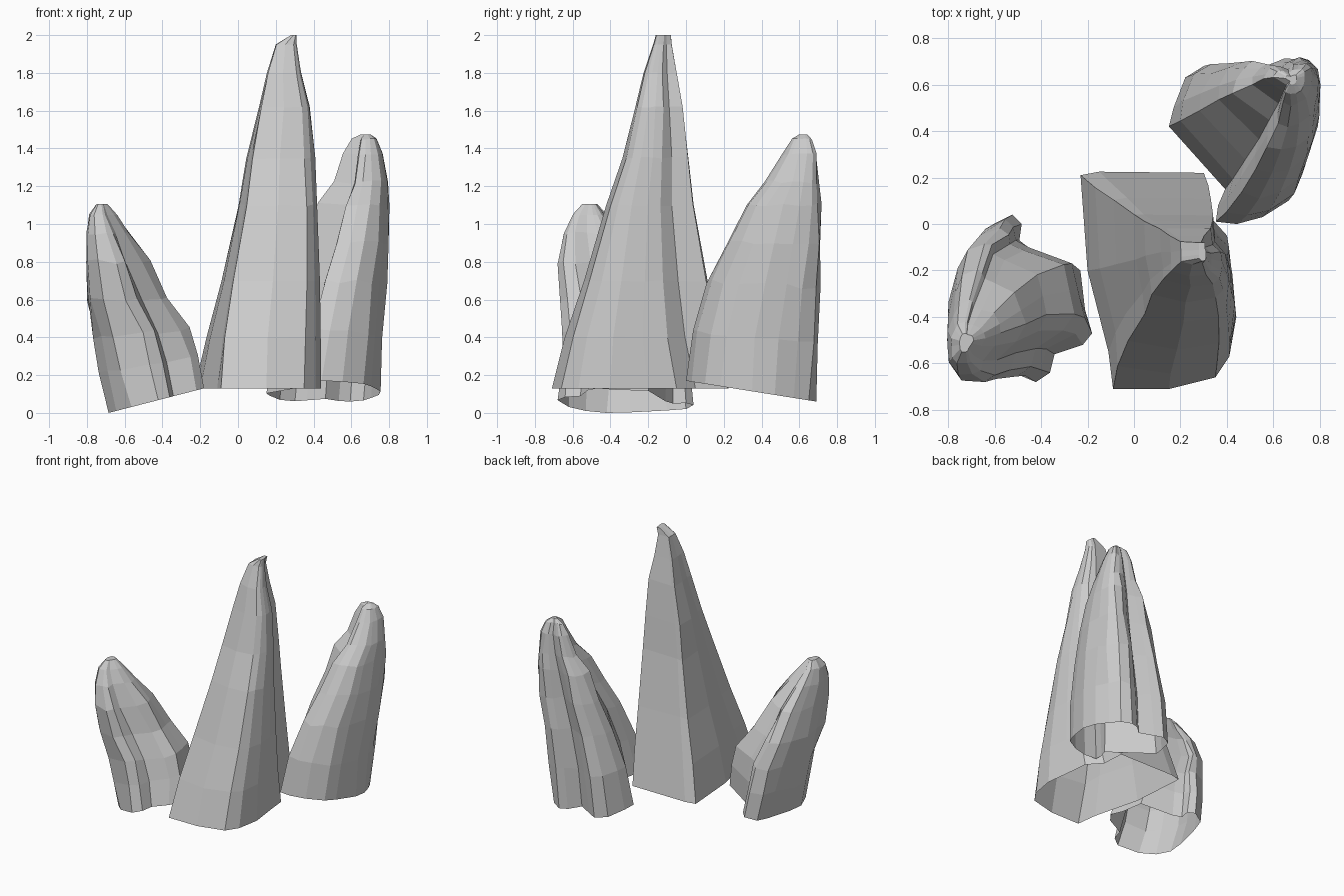
import bpy
import bmesh
import random
from mathutils import Vector

if "Cube" in bpy.data.objects:
    bpy.data.objects.remove(bpy.data.objects["Cube"], do_unlink=True)

random.seed(4)

# Single grey stone material
stone = bpy.data.materials.new("grey stone")
stone.use_nodes = True
GREY = (0.6, 0.6, 0.6, 1)
stone.diffuse_color = GREY
stone.node_tree.nodes["Principled BSDF"].inputs["Base Color"].default_value = GREY


def spire(name, outline, tip, rings, tilt, rough):
    """Loft a ground outline into a tip outline (in unit coordinates)
    through rings of (z, x0, x1, y0, y1)."""
    xs, ys = [p[0] for p in outline], [p[1] for p in outline]
    ax, bx, ay, by = min(xs), max(xs), min(ys), max(ys)
    bm = bmesh.new()
    loops = []
    for i, (z, x0, x1, y0, y1) in enumerate(rings):
        fade = max(0, 1 - i / 3)
        blend = (i / (len(rings) - 1)) ** 0.7
        size = min(x1 - x0, y1 - y0)
        # Blend the two outlines, then fit them to the ring's bounds
        shape = []
        for (x, y), top in zip(outline, tip):
            ground = Vector(((x - ax) / (bx - ax), (y - ay) / (by - ay)))
            shape.append(ground.lerp(Vector(top), blend))
        us, vs = [s.x for s in shape], [s.y for s in shape]
        loop = []
        for s in shape:
            u = (s.x - min(us)) / (max(us) - min(us))
            v = (s.y - min(vs)) / (max(vs) - min(vs))
            lean = fade * (tilt[0] * (u - 0.5) + tilt[1] * (v - 0.5))
            co = Vector((x0 + u * (x1 - x0), y0 + v * (y1 - y0), z + lean))
            # Chipped stone, with a clean base and tip
            if 0 < i < len(rings) - 1:
                chip = rough * min(1, size * 3)
                co += Vector((random.uniform(-chip, chip),
                              random.uniform(-chip, chip),
                              random.uniform(-chip, chip) * 1.5))
            loop.append(bm.verts.new(co))
        loops.append(loop)
    # Walls between rings, hollow underneath, closed at the tip
    n = len(outline)
    for low, high in zip(loops, loops[1:]):
        for k in range(n):
            m = (k + 1) % n
            bm.faces.new((low[k], low[m], high[m], high[k]))
    bm.faces.new(loops[-1])
    bmesh.ops.recalc_face_normals(bm, faces=bm.faces)
    mesh = bpy.data.meshes.new(name)
    bm.to_mesh(mesh)
    bm.free()
    mesh.materials.append(stone)
    obj = bpy.data.objects.new(name, mesh)
    bpy.context.collection.objects.link(obj)
    return obj


# Tall middle spire with broad flat faces
spire("tall_spire",
      [(-.23, .21), (-.2, -.2), (-.11, -.55), (-.09, -.71), (.15, -.71),
       (.35, -.66), (.41, -.57), (.44, -.4), (.415, -.2), (.4, -.05),
       (.31, .05), (.3, .22), (-.15, .225)],
      [(0, 1), (0, .6), (0, .35), (0, .15), (.45, 0),
       (.85, .04), (.95, .13), (1, .25), (1, .4), (.98, .55),
       (.85, .7), (.83, 1), (.1, 1)],
      [(.13, -.23, .44, -.71, .225), (.4, -.165, .437, -.64, .17),
       (.7, -.09, .435, -.54, .11), (1.1, 0, .42, -.42, .04),
       (1.35, .045, .405, -.335, .01), (1.62, .11, .38, -.27, -.02),
       (1.8, .155, .335, -.225, -.05), (1.95, .2, .31, -.175, -.075),
       (2, .28, .31, -.16, -.08)],
      (0, 0), .004)

# Short fluted spire, kidney shaped in plan
spire("short_spire",
      [(-.52, .04), (-.6, 0), (-.63, -.1), (-.67, -.3), (-.68, -.42),
       (-.64, -.53), (-.56, -.62), (-.42, -.68), (-.36, -.64), (-.34, -.56),
       (-.22, -.52), (-.18, -.47), (-.21, -.37), (-.23, -.2),
       (-.44, -.11), (-.49, -.07), (-.48, 0)],
      [(.4, 1), (.2, .96), (.08, .8), (0, .6), (0, .4),
       (.03, .15), (.15, 0), (.45, 0), (.58, .06), (.65, .2),
       (.88, .45), (1, .62), (.97, .75), (.88, .87),
       (.65, .92), (.52, .95), (.48, 1)],
      [(.065, -.685, -.18, -.68, .04), (.25, -.73, -.21, -.66, .02),
       (.42, -.76, -.25, -.65, -.02), (.6, -.8, -.37, -.67, -.08),
       (.8, -.805, -.47, -.68, -.2), (.95, -.8, -.57, -.65, -.33),
       (1.05, -.785, -.64, -.6, -.42), (1.105, -.75, -.69, -.55, -.47)],
      (.13, 0), .008)

# Rear fluted spire, leaning back
spire("rear_spire",
      [(.15, .42), (.39, .15), (.36, .08), (.35, .01), (.44, 0),
       (.55, .03), (.66, .1), (.7, .18), (.75, .35), (.74, .47),
       (.7, .57), (.66, .65), (.59, .69), (.53, .67), (.46, .6),
       (.36, .65), (.3, .68), (.22, .63), (.17, .5)],
      [(0, .66), (.42, .38), (.38, .2), (.4, .07), (.57, 0),
       (.73, .03), (.88, .15), (.94, .3), (1, .5), (1, .72),
       (1, .9), (.9, 1), (.75, 1), (.62, .97), (.48, .87),
       (.33, .93), (.22, .95), (.1, .9), (.02, .77)],
      [(.115, .15, .755, 0, .69), (.4, .2, .77, .03, .7),
       (.68, .28, .785, .11, .71), (.9, .36, .8, .22, .715),
       (1.1, .43, .8, .32, .71), (1.22, .51, .79, .42, .7),
       (1.37, .56, .765, .51, .69), (1.45, .6, .735, .56, .665),
       (1.475, .65, .7, .6, .64)],
      (0, -.11), .008)
